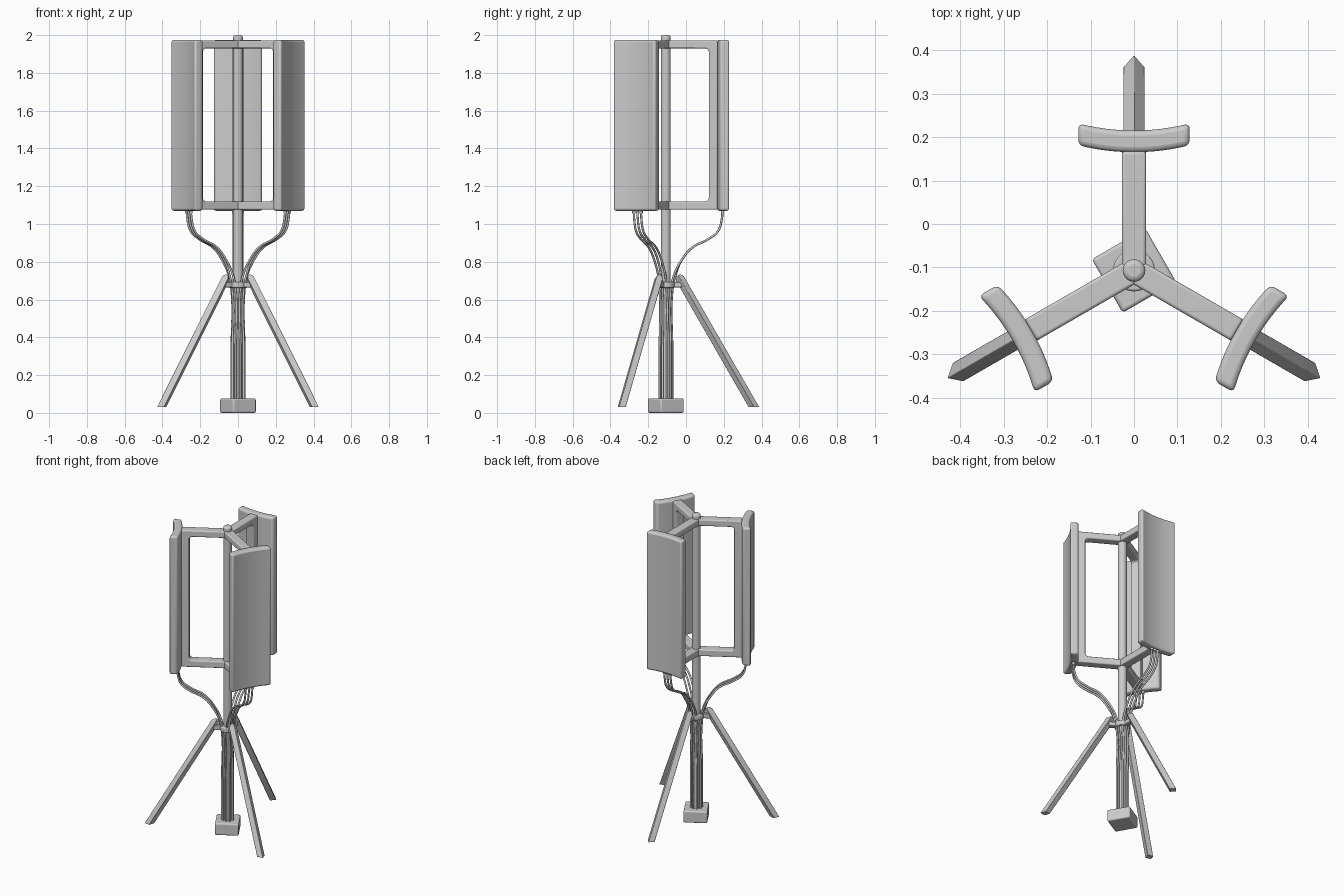
import bpy, bmesh, math
from mathutils import Vector

if "Cube" in bpy.data.objects:
    bpy.data.objects.remove(bpy.data.objects["Cube"])

AXIS = Vector((0, -0.107, 0))      # central mast position
DIRS = [0, 120, 240]               # arm directions, 0 = towards +y


def finish(ob, bevel=0, segs=3, turn=0):
    ob.location = AXIS
    ob.rotation_euler.z = math.radians(turn)
    bpy.ops.object.select_all(action='DESELECT')
    bpy.context.view_layer.objects.active = ob
    ob.select_set(True)
    bpy.ops.object.shade_smooth_by_angle(angle=math.radians(35))
    if bevel:
        m = ob.modifiers.new("bevel", 'BEVEL')
        m.width, m.segments, m.limit_method = bevel, segs, 'ANGLE'
        m.angle_limit = math.radians(40)
    return ob


def loft(name, rings, **kw):
    """Skin equal-length closed rings of points and cap both ends."""
    bm = bmesh.new()
    vs = [[bm.verts.new(p) for p in r] for r in rings]
    n = len(rings[0])
    for a, b in zip(vs, vs[1:]):
        for i in range(n):
            bm.faces.new((a[i], a[(i + 1) % n], b[(i + 1) % n], b[i]))
    bm.faces.new(vs[0])
    bm.faces.new(vs[-1])
    bmesh.ops.recalc_face_normals(bm, faces=bm.faces)
    me = bpy.data.meshes.new(name)
    bm.to_mesh(me)
    bm.free()
    ob = bpy.data.objects.new(name, me)
    bpy.context.collection.objects.link(ob)
    return finish(ob, **kw)


def cylinder(name, r, z0, z1, n=32, x=0, y=0, **kw):
    circ = [(x + r * math.cos(k * math.tau / n), y + r * math.sin(k * math.tau / n)) for k in range(n)]
    return loft(name, [[(a, b, z) for a, b in circ] for z in (z0, z1)], **kw)


def box(name, x0, x1, y0, y1, z0, z1, **kw):
    c = [(x0, y0), (x1, y0), (x1, y1), (x0, y1)]
    return loft(name, [[(a, b, z) for a, b in c] for z in (z0, z1)], **kw)


# mast, rounded cap, base block and leg collar
cylinder("mast", 0.026, 0.05, 1.95)
cylinder("mast_cap", 0.026, 1.94, 2.0, bevel=0.012)
box("base_block", -0.071, 0.071, -0.071, 0.071, 0, 0.077, bevel=0.008, turn=30)
cylinder("leg_collar", 0.048, 0.662, 0.694, bevel=0.006)

for i, turn in enumerate(DIRS):
    # curved blade, ends bending outwards
    xs = [-0.128 + 0.256 * k / 12 for k in range(13)]
    sag = lambda x: 0.016 * (x / 0.128) ** 2
    prof = [(x, 0.272 + sag(x)) for x in xs] + [(x, 0.322 + sag(x)) for x in reversed(xs)]
    loft(f"blade_{i}", [[(x, y, z) for x, y in prof] for z in (1.07, 1.975)], bevel=0.012, turn=turn)

    # C-shaped frame holding the blade
    r, c = 0.228, 0.02
    arc = [(r - c + c * math.cos(a), s * (0.405 - c + c * math.sin(a)) + 1.525)
           for s, order in ((1, range(4, -1, -1)), (-1, range(5)))
           for a in [k * math.pi / 8 for k in order]]
    side = [(0.0, 1.93)] + arc + [(0.0, 1.12), (0.0, 1.076), (0.274, 1.076), (0.274, 1.972), (0.0, 1.972)]
    loft(f"blade_frame_{i}", [[(x, y, z) for y, z in side] for x in (-0.028, 0.028)], bevel=0.007, turn=turn)

    # diamond-section leg, cut level at the foot and tapered at the top
    w = 0.025
    d = Vector((0, -0.497, 0.867))
    n = Vector((0, 0.867, 0.497))
    sx = Vector((1, 0, 0))
    foot, top = Vector((0, 0.467, 0.03)), Vector((0, 0.075, 0.711))

    def diamond(p, ax, s):
        return [p + ax * s, p + sx * s, p - ax * s, p - sx * s]
    loft(f"leg_{i}", [diamond(foot, Vector((0, 1.153, 0)), w), diamond(top, n, w),
                      diamond(top + d * 0.02, n, w * 0.5)], bevel=0.002, segs=2, turn=turn)
    # collar lug joining the leg
    box(f"leg_lug_{i}", -0.016, 0.016, 0.03, 0.085, 0.664, 0.692, bevel=0.004, turn=turn)

    # three cables from blade down along the mast
    for j in (-1, 0, 1):
        cylinder(f"cable_socket_{i}_{j + 1}", 0.009, 1.056, 1.085, n=12, x=j * 0.022, y=0.3, turn=turn)
        a = math.radians(40 * j)
        ex, ey = 0.034 * math.sin(a), 0.034 * math.cos(a)
        sx0 = j * 0.022
        pts = [(sx0, 0.300, 1.08), (sx0, 0.297, 1.03), (sx0, 0.275, 0.96), (sx0, 0.225, 0.92),
               (sx0, 0.14, 0.875), (sx0, 0.085, 0.81), (ex, ey + 0.018, 0.73),
               (ex, ey, 0.64), (ex, ey, 0.35), (ex, ey, 0.06)]
        cu = bpy.data.curves.new(f"cable_{i}_{j + 1}", 'CURVE')
        cu.dimensions, cu.bevel_depth, cu.bevel_resolution = '3D', 0.006, 2
        cu.resolution_u = 6
        sp = cu.splines.new('BEZIER')
        sp.bezier_points.add(len(pts) - 1)
        for bp, p in zip(sp.bezier_points, pts):
            bp.co = p
            bp.handle_left_type = bp.handle_right_type = 'AUTO'
        ob = bpy.data.objects.new(cu.name, cu)
        bpy.context.collection.objects.link(ob)
        ob.location = AXIS
        ob.rotation_euler.z = math.radians(turn)
